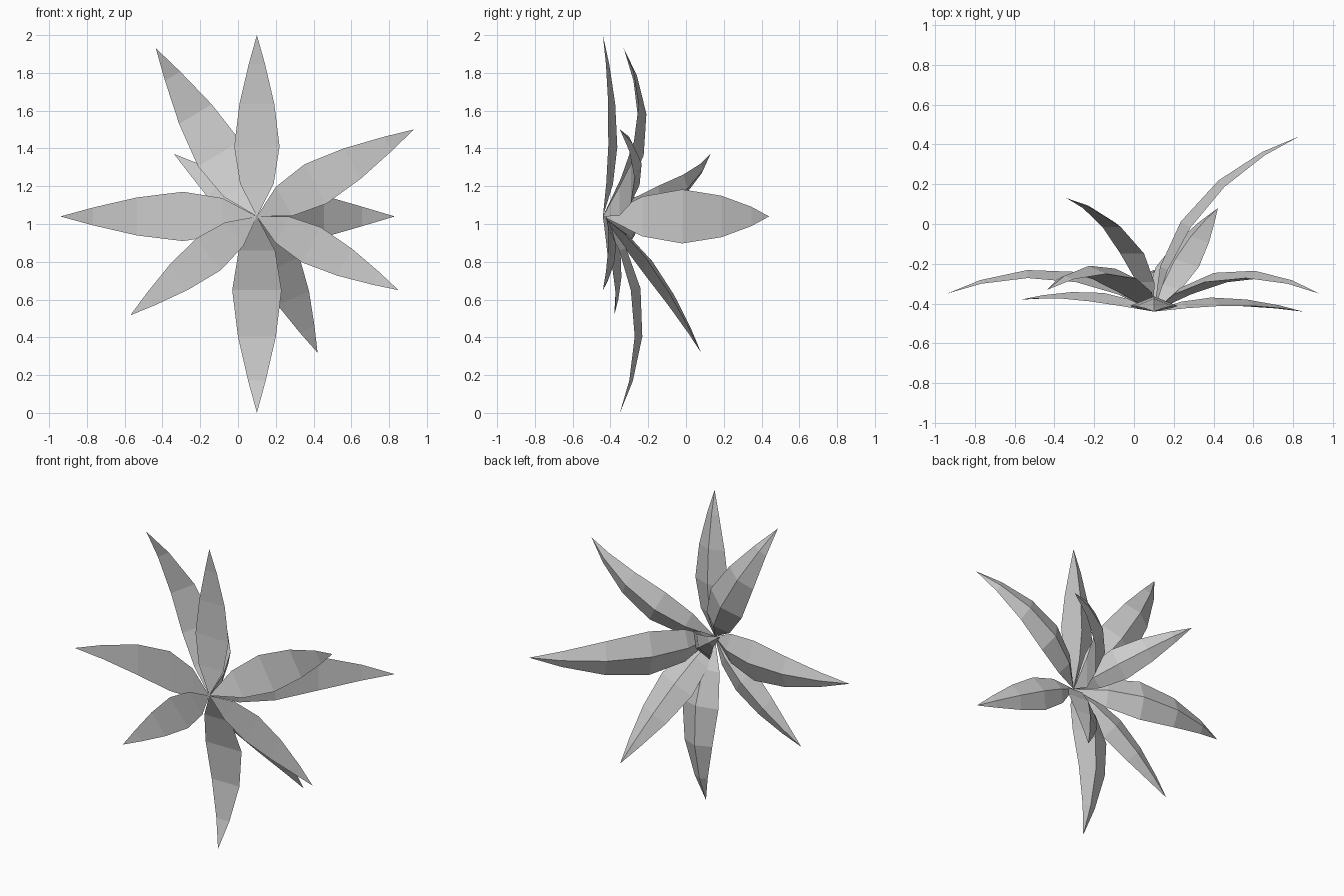
import bpy, bmesh
from math import radians, cos, sin
from mathutils import Vector

cube = bpy.data.objects.get("Cube")
if cube:
    bpy.data.objects.remove(cube, do_unlink=True)

# Single pale grey material
grey = bpy.data.materials.new("pale grey")
grey.use_nodes = True
colour = (0.6, 0.6, 0.6, 1)
grey.diffuse_color = colour
grey.node_tree.nodes["Principled BSDF"].inputs["Base Color"].default_value = colour

CENTRE = Vector((0.1, -0.44, 1.04))
BACK = Vector((0, 1, 0))
# (position along the leaf, share of the full width)
STATIONS = [(0.18, 0.74), (0.385, 1), (0.62, 0.77), (0.84, 0.36)]


def leaf(name, angle, reach, depth, bow):
    """Pointed leaf with a flat front and a keeled back, bowed backwards."""
    a = radians(angle)
    out = Vector((cos(a), 0, sin(a)))
    side = Vector((-sin(a), 0, cos(a)))
    chord = out * reach + BACK * depth
    length = chord.length
    rise = (BACK * reach - out * depth) / length
    bm = bmesh.new()
    base = bm.verts.new(CENTRE)
    tip = bm.verts.new(CENTRE + chord)
    rings = []
    for t, share in STATIONS:
        mid = CENTRE + chord * t + rise * (4 * bow * t * (1 - t))
        slope = 4 * bow * (1 - 2 * t)
        keel = (rise * length - chord / length * slope).normalized()
        half = 0.125 * length * share
        points = (mid + side * half, mid - side * half, mid + keel * half * 0.4)
        rings.append([bm.verts.new(p) for p in points])
    for i in range(3):
        j = (i + 1) % 3
        bm.faces.new((base, rings[0][i], rings[0][j]))
        for lower, upper in zip(rings, rings[1:]):
            bm.faces.new((lower[i], upper[i], upper[j], lower[j]))
        bm.faces.new((rings[-1][i], tip, rings[-1][j]))
    bmesh.ops.recalc_face_normals(bm, faces=bm.faces)
    mesh = bpy.data.meshes.new(name)
    bm.to_mesh(mesh)
    bm.free()
    mesh.materials.append(grey)
    bpy.context.collection.objects.link(bpy.data.objects.new(name, mesh))


# Leaves fanned around the centre: direction, reach, depth of tip, bow
leaf("top_leaf", 90, 0.96, 0, 0.03)
leaf("upper_left_leaf", 29, 0.95, 0.09, 0.12)
leaf("left_back_leaf", 0, 0.73, 0.88, 0.135)
leaf("lower_left_leaf", -27.5, 0.845, 0, 0.03)
leaf("lower_left_back_leaf", -66, 0.79, 0.52, 0.03)
leaf("bottom_leaf", -90, 1.04, 0.09, 0.12)
leaf("lower_right_leaf", 218, 0.85, 0.06, 0.03)
leaf("right_leaf", 180, 1.04, 0.09, 0.12)
leaf("upper_right_leaf", 121, 1.04, 0.11, 0.13)
leaf("upper_right_back_leaf", 143, 0.55, 0.57, 0.11)
